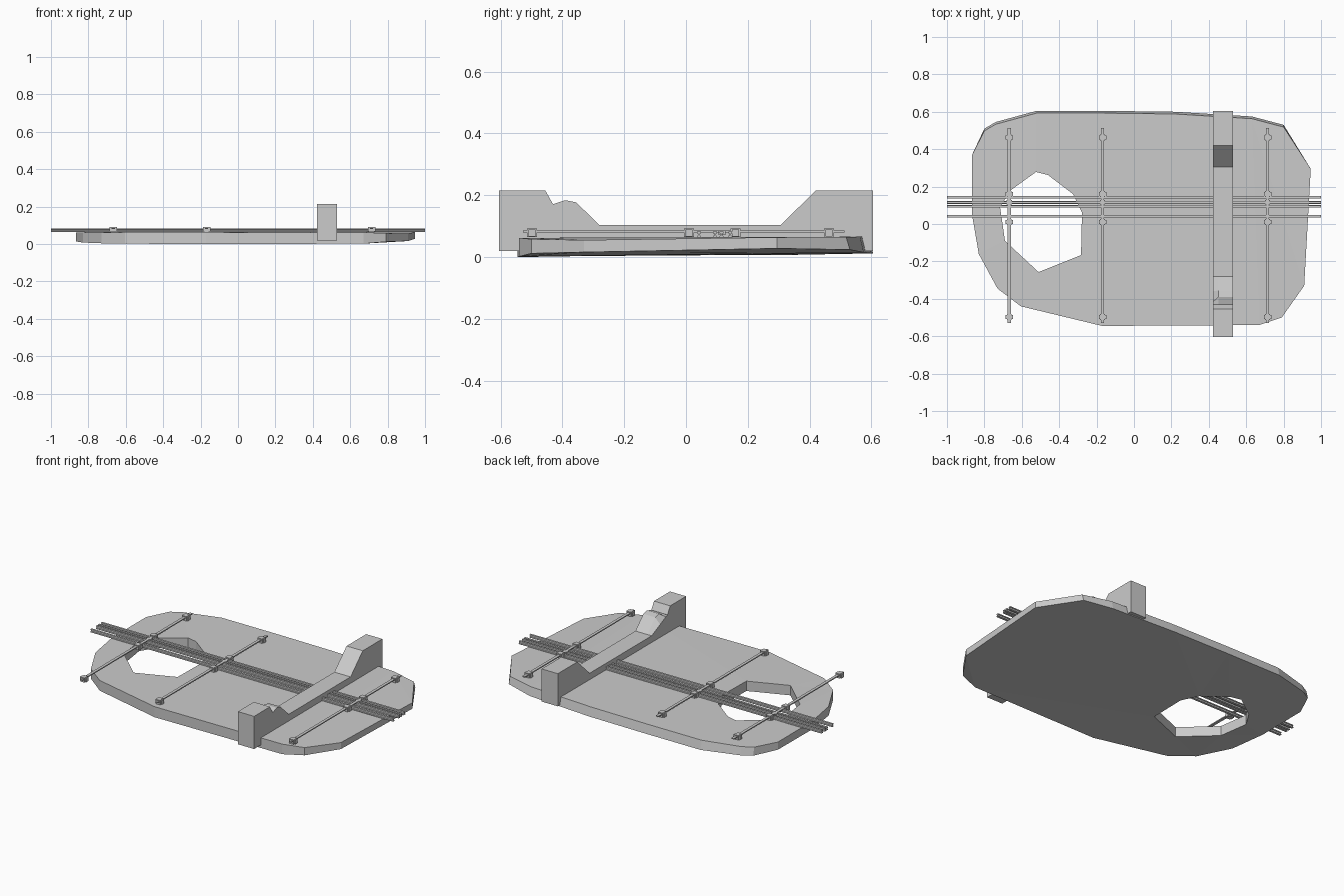
import bpy, bmesh

if "Cube" in bpy.data.objects:
    bpy.data.objects.remove(bpy.data.objects["Cube"])


def finish(name, bm):
    bmesh.ops.recalc_face_normals(bm, faces=bm.faces)
    mesh = bpy.data.meshes.new(name)
    bm.to_mesh(mesh)
    bm.free()
    obj = bpy.data.objects.new(name, mesh)
    bpy.context.collection.objects.link(obj)
    return obj


def loft(bm, a, b, caps=True):
    """Join two equal rings of points, optionally closing both ends."""
    va, vb = [bm.verts.new(p) for p in a], [bm.verts.new(p) for p in b]
    n = len(a)
    for i in range(n):
        j = (i + 1) % n
        bm.faces.new((va[i], va[j], vb[j], vb[i]))
    if caps:
        bm.faces.new(va)
        bm.faces.new(vb)
    return va, vb


def box(bm, x, y, z, sx, sy, sz):
    ring = [(x + i * sx / 2, y + j * sy / 2) for i, j in ((-1, -1), (1, -1), (1, 1), (-1, 1))]
    loft(bm, [(px, py, z - sz / 2) for px, py in ring], [(px, py, z + sz / 2) for px, py in ring])


# Faceted ground slab: x, y, bottom z, top z around the outline
outline = [
    (-0.52, 0.605, .012, .065), (-0.16, 0.605, .012, .065), (0.22, 0.60, .012, .065),
    (0.63, 0.575, .015, .066), (0.80, 0.53, .024, .065), (0.945, 0.295, .028, .064),
    (0.91, -0.33, .016, .055), (0.79, -0.50, .012, .058), (0.67, -0.54, .002, .062),
    (-0.17, -0.545, 0, .063), (-0.605, -0.44, .002, .063), (-0.73, -0.345, .004, .062),
    (-0.83, -0.16, .008, .062), (-0.866, 0.05, .014, .062), (-0.866, 0.37, .016, .062),
    (-0.80, 0.51, .016, .063), (-0.74, 0.545, .016, .063)]
hole = [(-0.524, 0.278), (-0.46, 0.262), (-0.326, 0.16), (-0.278, 0.06), (-0.283, -0.166),
        (-0.51, -0.257), (-0.69, -0.09), (-0.716, 0.09), (-0.66, 0.18)]
bm = bmesh.new()
low, high = loft(bm, [(x, y, b) for x, y, b, t in outline],
                 [(x, y - (0.012 if y > 0.5 else 0), t) for x, y, b, t in outline], False)
hole_low, hole_high = loft(bm, [(x, y, 0.006) for x, y in hole],
                           [(x, y, 0.065) for x, y in hole], False)
for rings in ((low, hole_low), (high, hole_high)):
    edges = [bm.edges.get((r[i - 1], r[i])) for r in rings for i in range(len(r))]
    bmesh.ops.triangle_fill(bm, edges=edges, use_beauty=True, normal=(0, 0, 1))
finish("ground_slab", bm)

# Low wall with raised ends and a chipped slope
left = [(-0.605, .02), (-0.605, .215), (-0.455, .215), (-0.43, .171), (-0.415, .165),
        (-0.36, .14), (-0.28, .103), (0.305, .103), (0.42, .215), (0.605, .215), (0.605, .02)]
right = list(left)
right[4:6] = [(-0.39, .184), (-0.355, .177)]
mid = list(right)
bm = bmesh.new()
rings = [[bm.verts.new((x, y, z)) for y, z in prof]
         for x, prof in ((0.423, left), (0.452, mid), (0.53, right))]
for a, b in zip(rings, rings[1:]):
    for i in range(len(a)):
        bm.faces.new((a[i - 1], a[i], b[i], b[i - 1]))
bm.faces.new(rings[0])
bm.faces.new(rings[-1])
finish("wall", bm)

# Long rails with an I section
half = [(.007, .064), (.007, .068), (.0025, .07), (.0025, .076), (.006, .077), (.006, .082)]
section = half + [(-y, z) for y, z in reversed(half)]
bm = bmesh.new()
for yc in (0.143, 0.115, 0.094, 0.042):
    loft(bm, [(-1, yc + y, z) for y, z in section], [(1, yc + y, z) for y, z in section])
finish("rails", bm)

# Cross rods held by cross-shaped clamps
for n, x in enumerate((-0.667, -0.168, 0.714)):
    bm = bmesh.new()
    box(bm, x, -0.008, 0.083, 0.017, 1.04, 0.006)
    finish(f"cross_rod_{n}", bm)
    bm = bmesh.new()
    for y in (-0.498, 0.01, 0.16, 0.463):
        box(bm, x, y, 0.078, 0.040, 0.022, 0.024)
        box(bm, x, y, 0.0785, 0.026, 0.032, 0.027)
    box(bm, x, 0.116, 0.079, 0.028, 0.022, 0.014)
    finish(f"clamps_{n}", bm)
